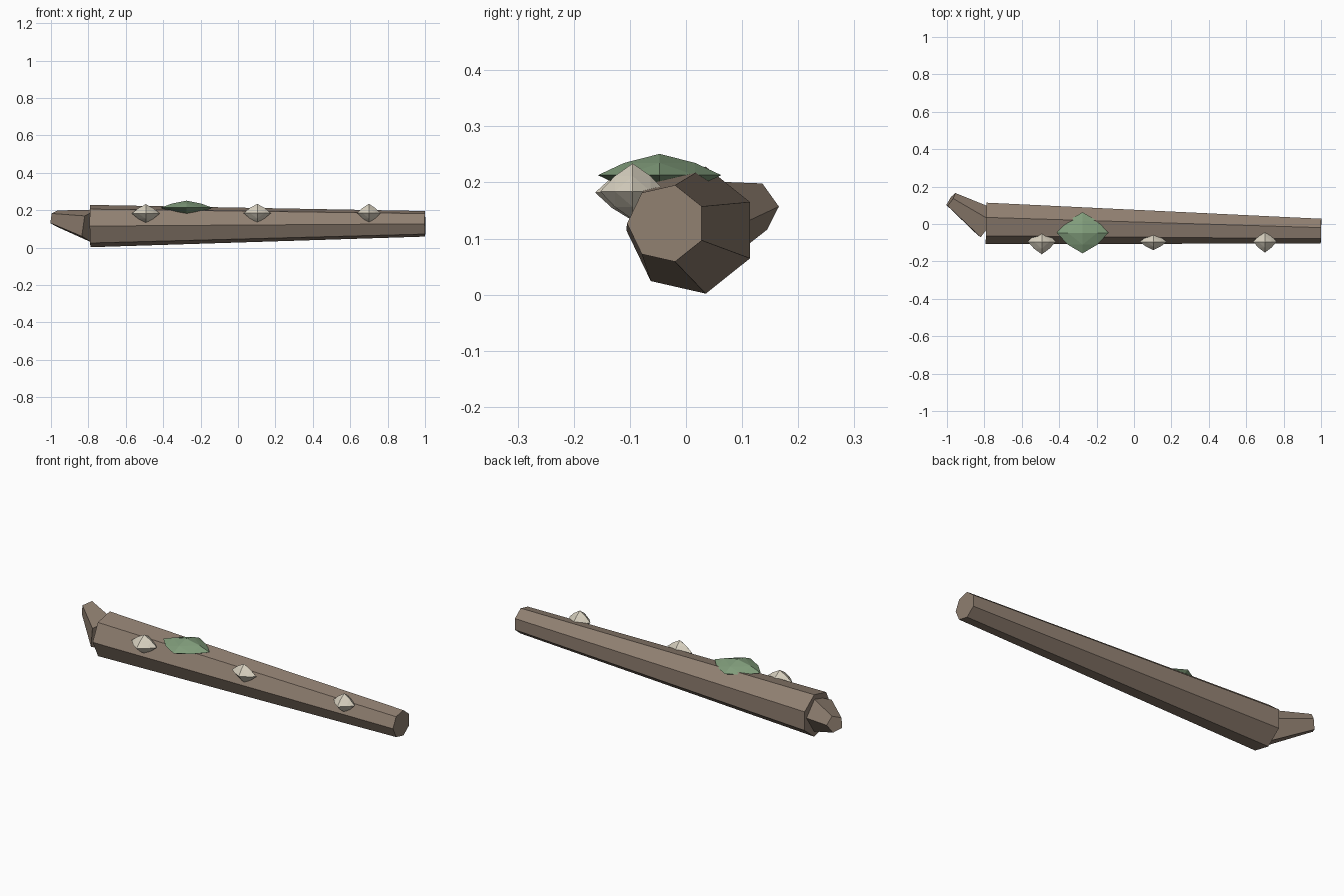
import bpy, bmesh, math
from mathutils import Vector

if "Cube" in bpy.data.objects:
    bpy.data.objects.remove(bpy.data.objects["Cube"])


def material(name, rgb):
    m = bpy.data.materials.new(name)
    m.diffuse_color = (*rgb, 1)
    m.use_nodes = True
    m.node_tree.nodes["Principled BSDF"].inputs["Base Color"].default_value = m.diffuse_color
    return m


BARK = material("bark", (0.28, 0.215, 0.165))
CREAM = material("cream", (0.68, 0.63, 0.52))
GREEN = material("moss_green", (0.22, 0.34, 0.20))


def finish(name, bm, mat):
    bmesh.ops.recalc_face_normals(bm, faces=bm.faces[:])
    me = bpy.data.meshes.new(name)
    bm.to_mesh(me)
    bm.free()
    me.materials.append(mat)
    ob = bpy.data.objects.new(name, me)
    bpy.context.collection.objects.link(ob)


def tapered(name, p0, p1, r0, r1, sides, side_dir, start, mat):
    """Capped tapered prism; side_dir fixes where angle 0 points."""
    p0, p1 = Vector(p0), Vector(p1)
    d = (p1 - p0).normalized()
    u = Vector(side_dir)
    u = (u - d * u.dot(d)).normalized()
    w = d.cross(u)
    bm = bmesh.new()
    rings = []
    for p, r in ((p0, r0), (p1, r1)):
        ring = []
        for i in range(sides):
            a = start + 2 * math.pi * i / sides
            ring.append(bm.verts.new(p + r * (u * math.cos(a) + w * math.sin(a))))
        rings.append(ring)
    a, b = rings
    for i in range(sides):
        j = (i + 1) % sides
        bm.faces.new((a[i], a[j], b[j], b[i]))
    bm.faces.new(a)
    bm.faces.new(b)
    finish(name, bm, mat)


def tuft(name, centre, half, bulge, mat):
    """Pointed eight-sided gem with each face split in four."""
    bm = bmesh.new()
    for axis in range(3):
        for s in (-1, 1):
            v = Vector((0, 0, 0))
            v[axis] = s
            bm.verts.new(v)
    bmesh.ops.convex_hull(bm, input=bm.verts[:])
    bmesh.ops.subdivide_edges(bm, edges=bm.edges[:], cuts=1, use_grid_fill=True)
    for v in bm.verts:
        if max(map(abs, v.co)) < 0.9:
            v.co *= bulge
        v.co = Vector(centre) + Vector([c * h for c, h in zip(v.co, half)])
    finish(name, bm, mat)


# Fallen trunk and the broken branch stub at its thick end
tapered("trunk", (-0.79, 0.0095, 0.115), (1, -0.035, 0.127), 0.116, 0.07, 7,
        (0, 1, 0), math.pi / 7, BARK)
tapered("branch_stub", (-0.785, -0.002, 0.115), (-0.98, 0.129, 0.157), 0.094, 0.044, 5,
        (0.57, 0.82, 0), 0, BARK)

# Fungi along the front, moss patch on top
fungi = [(-0.493, 0.075, 0.067, 0.182), (0.103, 0.073, 0.045, 0.184), (0.70, 0.063, 0.058, 0.184)]
for i, (x, hx, hy, z) in enumerate(fungi):
    tuft(f"fungus_{i + 1}", (x, -0.095, z), (hx, hy, 0.05), 1.1, CREAM)
tuft("moss_patch", (-0.275, -0.047, 0.213), (0.138, 0.11, 0.038), 1.15, GREEN)
